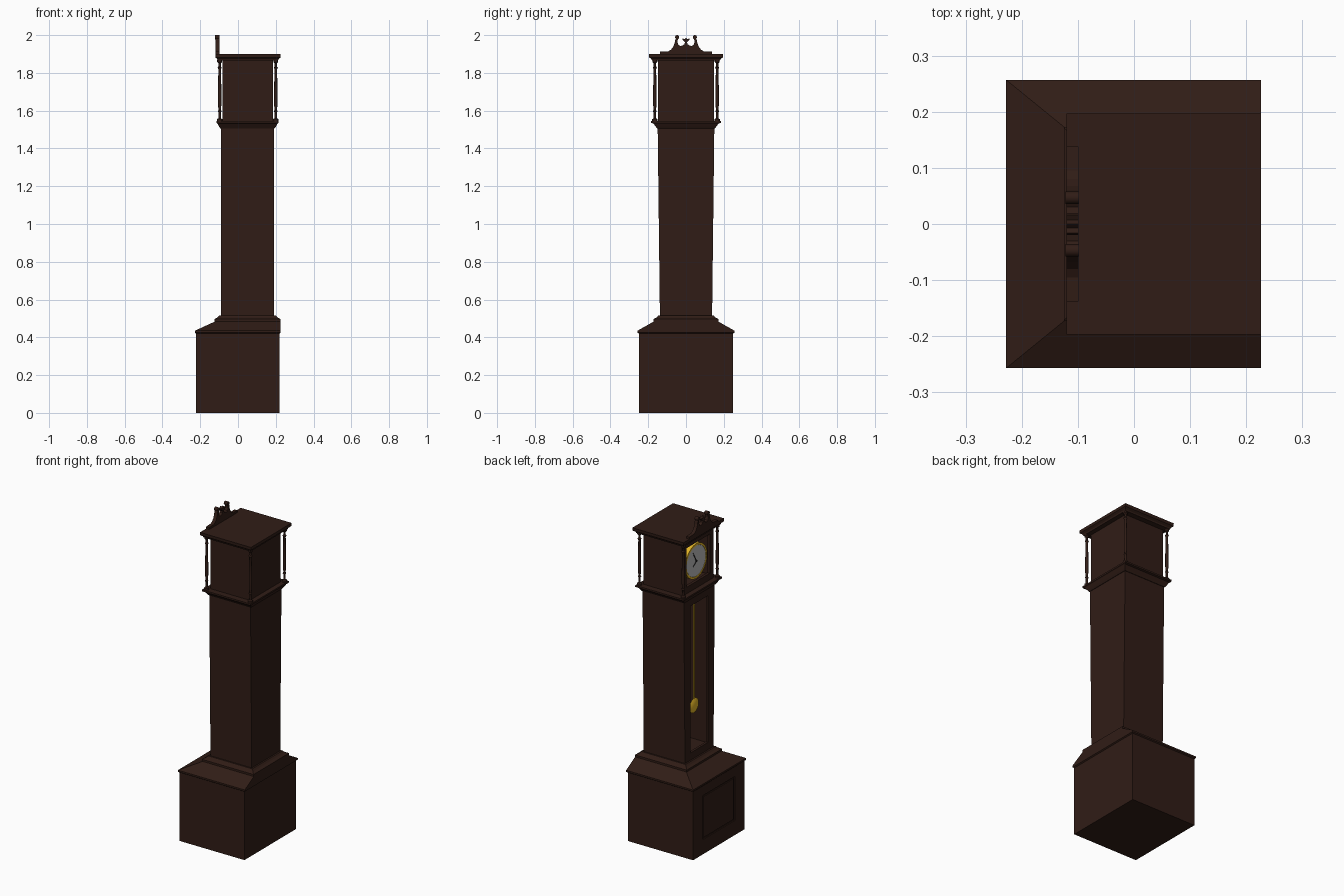
import bpy, bmesh, math
from mathutils import Matrix, Vector

if "Cube" in bpy.data.objects:
    bpy.data.objects.remove(bpy.data.objects["Cube"])


def material(name, rgb):
    m = bpy.data.materials.new(name)
    m.diffuse_color = (*rgb, 1)
    m.use_nodes = True
    m.node_tree.nodes["Principled BSDF"].inputs["Base Color"].default_value = m.diffuse_color
    return m


WOOD = material("dark_wood", (0.03, 0.012, 0.008))
GOLD = material("brass", (0.75, 0.45, 0.02))
SILVER = material("dial_silver", (0.5, 0.5, 0.5))
BLACK = material("hand_black", (0.02, 0.02, 0.02))


def finish(name, bm, mat, smooth=False):
    bmesh.ops.recalc_face_normals(bm, faces=bm.faces)
    me = bpy.data.meshes.new(name)
    bm.to_mesh(me)
    bm.free()
    ob = bpy.data.objects.new(name, me)
    bpy.context.collection.objects.link(ob)
    me.materials.append(mat)
    if smooth:
        bpy.ops.object.select_all(action='DESELECT')
        ob.select_set(True)
        bpy.context.view_layer.objects.active = ob
        bpy.ops.object.shade_smooth_by_angle(angle=math.radians(35))
    return ob


def loft(name, sections, mat=WOOD):
    """Stack rectangular sections (z, x_min, x_max, half_y)."""
    bm = bmesh.new()
    rings = [[bm.verts.new(p) for p in ((a, -h, z), (b, -h, z), (b, h, z), (a, h, z))]
             for z, a, b, h in sections]
    bm.faces.new(rings[0])
    bm.faces.new(rings[-1])
    for lo, hi in zip(rings, rings[1:]):
        for i in range(4):
            j = (i + 1) % 4
            bm.faces.new((lo[i], lo[j], hi[j], hi[i]))
    return finish(name, bm, mat)


def box(name, x0, x1, h, z0, z1, mat=WOOD):
    return loft(name, [(z0, x0, x1, h), (z1, x0, x1, h)], mat)


def cut(ob, cutter):
    mod = ob.modifiers.new("opening", 'BOOLEAN')
    mod.operation = 'DIFFERENCE'
    mod.solver = 'EXACT'
    mod.object = cutter
    bpy.context.view_layer.objects.active = ob
    bpy.ops.object.modifier_apply(modifier=mod.name)
    bpy.data.objects.remove(cutter)


def lathe(name, profile, mat, matrix, steps=24):
    """Spin (radius, height) points about z, then place."""
    bm = bmesh.new()
    vs = [bm.verts.new((r, 0, z)) for r, z in profile]
    es = [bm.edges.new(p) for p in zip(vs, vs[1:])]
    bmesh.ops.spin(bm, geom=vs + es, axis=(0, 0, 1), cent=(0, 0, 0),
                   angle=2 * math.pi, steps=steps)
    bmesh.ops.remove_doubles(bm, verts=bm.verts, dist=1e-5)
    bm.transform(matrix)
    return finish(name, bm, mat, True)


def facing(x, y, z):
    """Local z points to the dial side (-x)."""
    return Matrix.Translation((x, y, z)) @ Matrix.Rotation(-math.pi / 2, 4, 'Y')


def plate(name, outline, x0, x1, mat=WOOD):
    """Extrude a (y, z) outline along x."""
    bm = bmesh.new()
    f = bm.faces.new([bm.verts.new((x0, y, z)) for y, z in outline])
    ex = bmesh.ops.extrude_face_region(bm, geom=[f])
    bmesh.ops.translate(bm, vec=(x1 - x0, 0, 0),
                        verts=[v for v in ex['geom'] if isinstance(v, bmesh.types.BMVert)])
    bmesh.ops.triangulate(bm, faces=[f for f in bm.faces if len(f.verts) > 4])
    return finish(name, bm, mat)


# Base with sloped shoulder, and front panel
base = loft("base", [(0, -.223, .219, .25), (.42, -.223, .219, .25), (.425, -.228, .226, .257),
                     (.435, -.228, .226, .257), (.487, -.115, .226, .165)])
cut(base, box("panel_recess", -.3, -.217, .155, .09, .36))
loft_panel = box("base_panel", -.222, -.21, .145, .10, .35)

# Plinth moulding under the trunk
loft("trunk_plinth", [(.485, -.125, .226, .172), (.497, -.125, .226, .172),
                      (.505, -.11, .21, .155), (.515, -.1, .2, .147)])

# Tapered trunk, opened at the front for the pendulum
trunk = loft("trunk", [(.50, -.09, .19, .138), (1.515, -.09, .19, .15)])
cut(trunk, box("trunk_cutter", -.2, -.07, .085, .56, 1.46))
cut(trunk, box("trunk_cavity", -.075, .165, .115, .54, 1.48))

# Pendulum
box("pendulum_rod", -.058, -.052, .006, .83, 1.48, GOLD)
lathe("pendulum_bob", [(0, -.010), (.03, -.008), (.045, 0), (.03, .008), (0, .010)],
      GOLD, facing(-.055, 0, .81), 32)

# Waist moulding
loft("waist_moulding", [(1.505, -.093, .193, .153), (1.515, -.1, .2, .16),
                        (1.532, -.108, .21, .172), (1.535, -.115, .215, .185),
                        (1.545, -.115, .215, .185)])

# Hood, opened around the dial
hood = box("hood", -.083, .184, .147, 1.54, 1.875)
cut(hood, box("hood_cutter", -.2, -.06, .112, 1.585, 1.825))
cut(hood, box("hood_cavity", -.066, .16, .125, 1.57, 1.85))

# Cornice
loft("cornice", [(1.865, -.108, .212, .18), (1.873, -.11, .215, .183), (1.882, -.12, .226, .195),
                 (1.90, -.12, .226, .197)])

# Four turned corner columns
column = [(0, 1.543), (.014, 1.543), (.014, 1.555), (.007, 1.56), (.006, 1.59), (.010, 1.597),
          (.006, 1.604), (.009, 1.63), (.009, 1.70), (.007, 1.82), (.011, 1.828), (.006, 1.835),
          (.006, 1.85), (.013, 1.857), (.013, 1.87), (0, 1.87)]
for x in (-.097, .2):
    for y in (-.165, .165):
        lathe("column", column, WOOD, Matrix.Translation((x, y, 0)), 16)

# Dial drum, rim, face and hands
lathe("dial_drum", [(0, -.04), (.106, -.04), (.106, .004), (.094, .004), (.092, 0), (0, 0)],
      GOLD, facing(-.066, 0, 1.70), 48)
lathe("dial_face", [(0, 0), (.093, 0), (.093, .003), (0, .003)], SILVER, facing(-.066, 0, 1.70), 48)
lathe("hand_hub", [(0, 0), (.006, 0), (.006, .006), (0, .006)], BLACK, facing(-.068, 0, 1.70), 12)
for name, length, angle in (("hour_hand", .045, 2.2), ("minute_hand", .07, .5)):
    d = Vector((math.sin(angle), math.cos(angle)))
    n = Vector((d.y, -d.x)) * .003
    c = Vector((0, 1.70))
    plate(name, [c - n, c + d * length * .7 - n, c + d * length, c + d * length * .7 + n, c + n],
          -.073, -.071, BLACK)

# Swan-neck pediment with scroll ends and central finial
half = [(.138, 1.89), (.138, 1.912), (.095, 1.914), (.08, 1.922), (.068, 1.938), (.06, 1.958),
        (.057, 1.975), (.052, 1.985), (.043, 1.98), (.045, 1.962), (.04, 1.948), (.03, 1.942),
        (.018, 1.945), (.008, 1.952), (.006, 1.962), (.02, 1.976), (.016, 1.983), (.007, 1.978)]
plate("pediment", half + [(0, 1.986)] + [(-y, z) for y, z in reversed(half)], -.12, -.099)
for s in (-1, 1):
    lathe("pediment_scroll", [(0, -.012), (.011, -.012), (.011, .012), (0, .012)],
          WOOD, facing(-.11, s * .047, 1.989), 20)
